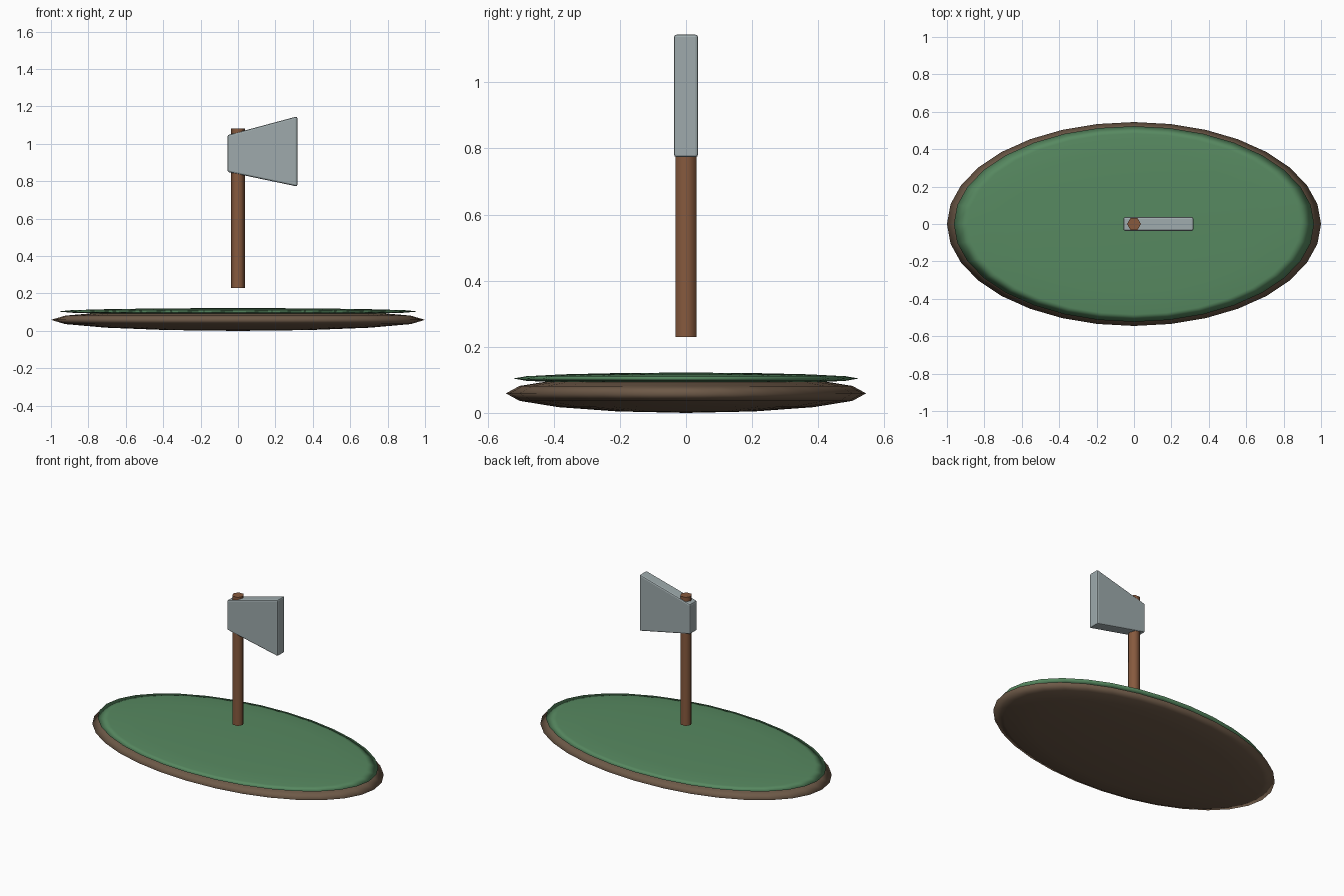
import bpy, bmesh, math

if "Cube" in bpy.data.objects:
    bpy.data.objects.remove(bpy.data.objects["Cube"])


def material(name, rgb):
    m = bpy.data.materials.new(name)
    m.diffuse_color = (*rgb, 1)
    m.use_nodes = True
    m.node_tree.nodes["Principled BSDF"].inputs["Base Color"].default_value = m.diffuse_color
    return m


earth = material("earth brown", (0.156, 0.102, 0.065))
grass = material("grass green", (0.095, 0.25, 0.118))
wood = material("wood brown", (0.242, 0.102, 0.048))
steel = material("steel grey", (0.342, 0.402, 0.413))


def finish(name, mat):
    ob = bpy.context.object
    ob.name = name
    ob.data.materials.append(mat)
    return ob


def disc(name, radii, z, mat):
    """Flattened sphere with smooth shading."""
    bpy.ops.mesh.primitive_uv_sphere_add(segments=32, ring_count=8, radius=1, location=(0, 0, z))
    ob = finish(name, mat)
    ob.scale = radii
    bpy.ops.object.transform_apply(location=False, rotation=False, scale=True)
    bpy.ops.object.shade_smooth()
    return ob


# Ground: soil lens with a thinner grass lens on top
disc("soil_mound", (1.0, 0.545, 0.059), 0.059, earth)
disc("grass_cover", (0.963, 0.523, 0.018), 0.104, grass)

# Handle: six-sided post, corners pointing along x
bottom, top = 0.23, 1.083
bpy.ops.mesh.primitive_cylinder_add(vertices=6, radius=0.037, depth=top - bottom,
                                    location=(0, 0, (top + bottom) / 2),
                                    rotation=(0, 0, math.radians(30)))
finish("handle", wood)
bpy.ops.object.shade_smooth_by_angle(angle=math.radians(65))

# Axe head: flared slab with softened edges
profile = [(-0.056, 0.85), (0.317, 0.772), (0.317, 1.147), (-0.056, 1.047)]
half = 0.037
bm = bmesh.new()
face = bm.faces.new([bm.verts.new((x, -half, z)) for x, z in profile])
ext = bmesh.ops.extrude_face_region(bm, geom=[face])
for v in ext["geom"]:
    if isinstance(v, bmesh.types.BMVert):
        v.co.y = half
bmesh.ops.recalc_face_normals(bm, faces=bm.faces)
mesh = bpy.data.meshes.new("axe_head")
bm.to_mesh(mesh)
bm.free()
mesh.materials.append(steel)
head = bpy.data.objects.new("axe_head", mesh)
bpy.context.collection.objects.link(head)
bevel = head.modifiers.new("soft_edges", 'BEVEL')
bevel.width = 0.009
bevel.segments = 2
